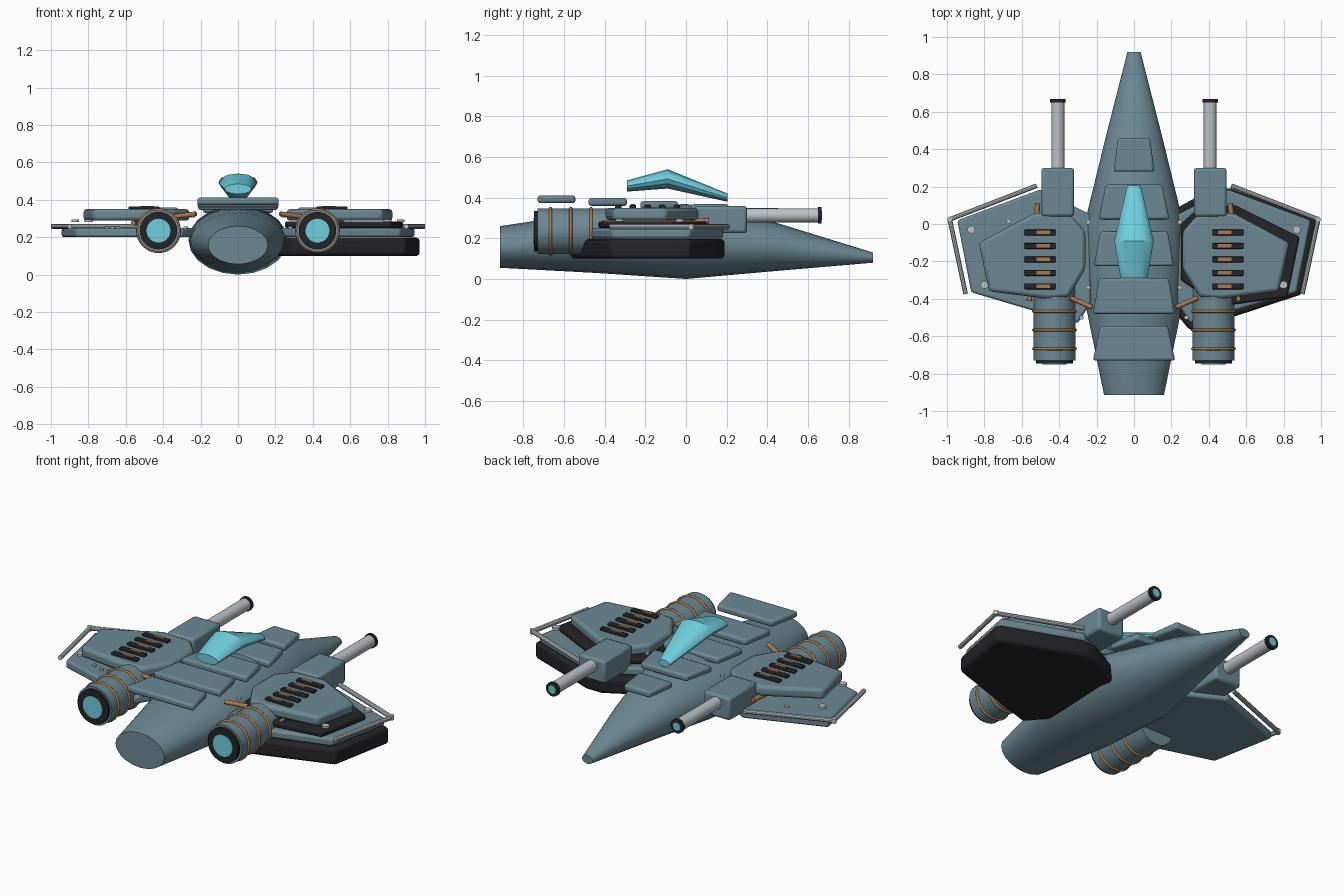
import bpy, bmesh, math
from mathutils import Vector

cube = bpy.data.objects.get("Cube")
if cube:
    bpy.data.objects.remove(cube, do_unlink=True)


def material(name, rgb):
    m = bpy.data.materials.new(name)
    m.use_nodes = True
    m.diffuse_color = (*rgb, 1)
    bsdf = next(n for n in m.node_tree.nodes if n.type == 'BSDF_PRINCIPLED')
    bsdf.inputs["Base Color"].default_value = (*rgb, 1)
    return m


TEAL = material("slate teal hull", (0.15, 0.25, 0.30))
DARK = material("near black", (0.018, 0.018, 0.022))
CYAN = material("cyan glow", (0.16, 0.62, 0.73))
STEEL = material("pale steel", (0.50, 0.54, 0.57))
COPPER = material("copper", (0.42, 0.19, 0.07))


def finish(bm, name, mat, bevel=0, angle=35):
    bmesh.ops.recalc_face_normals(bm, faces=bm.faces)
    me = bpy.data.meshes.new(name)
    bm.to_mesh(me)
    bm.free()
    ob = bpy.data.objects.new(name, me)
    bpy.context.collection.objects.link(ob)
    me.materials.append(mat)
    if bevel:
        mod = ob.modifiers.new("edge", 'BEVEL')
        mod.width, mod.segments, mod.limit_method = bevel, 2, 'ANGLE'
    bpy.ops.object.select_all(action='DESELECT')
    ob.select_set(True)
    bpy.context.view_layer.objects.active = ob
    bpy.ops.object.shade_smooth_by_angle(angle=math.radians(angle))
    return ob


def loft(name, sections, mat, n, angle=35):
    """Elliptical rings along y; section = (y, half width, bottom, top)."""
    bm = bmesh.new()
    rings = []
    for y, w, lo, hi in sections:
        rings.append([bm.verts.new((w * math.cos(t), y, (lo + hi) / 2 + (hi - lo) / 2 * math.sin(t)))
                      for t in (2 * math.pi * i / n for i in range(n))])
    for a, b in zip(rings, rings[1:]):
        for i in range(n):
            bm.faces.new((a[i], a[(i + 1) % n], b[(i + 1) % n], b[i]))
    bm.faces.new(rings[0])
    bm.faces.new(rings[-1])
    return finish(bm, name, mat, angle=angle)


def plate(name, outline, lo, hi, mat, bevel=0.012, side=1):
    """Flat slab from an outline in x and y."""
    bm = bmesh.new()
    face = bm.faces.new([bm.verts.new((x * side, y, lo)) for x, y in outline])
    ext = bmesh.ops.extrude_face_region(bm, geom=[face])
    for v in ext["geom"]:
        if isinstance(v, bmesh.types.BMVert):
            v.co.z = hi
    return finish(bm, name, mat, bevel)


def rect(x0, x1, y0, y1):
    return [(x0, y0), (x1, y0), (x1, y1), (x0, y1)]


def rod(name, p, q, r, mat, n=24):
    p, q = Vector(p), Vector(q)
    d = q - p
    bm = bmesh.new()
    bmesh.ops.create_cone(bm, cap_ends=True, segments=n, radius1=r, radius2=r, depth=d.length)
    rot = d.to_track_quat('Z', 'Y')
    for v in bm.verts:
        v.co = rot @ v.co + (p + q) / 2
    return finish(bm, name, mat)


def hoop(name, x, y, z, R, r, mat):
    """Thin ring around an axis along y."""
    bm = bmesh.new()
    n, k = 32, 8
    grid = []
    for i in range(n):
        a = 2 * math.pi * i / n
        row = []
        for j in range(k):
            b = 2 * math.pi * j / k
            s = R + r * math.cos(b)
            row.append(bm.verts.new((x + s * math.cos(a), y + r * math.sin(b), z + s * math.sin(a))))
        grid.append(row)
    for i in range(n):
        for j in range(k):
            a, b = grid[i], grid[(i + 1) % n]
            bm.faces.new((a[j], b[j], b[(j + 1) % k], a[(j + 1) % k]))
    return finish(bm, name, mat, angle=60)


# Fuselage and canopy
loft("fuselage", [(-0.915, 0.16, 0.055, 0.26), (-0.45, 0.255, 0.03, 0.33), (0.0, 0.265, 0.0, 0.37),
                  (0.45, 0.155, 0.04, 0.275), (0.92, 0.035, 0.08, 0.13)], TEAL, 20)
loft("canopy", [(-0.29, 0.072, 0.43, 0.485), (-0.09, 0.105, 0.445, 0.54),
                (0.205, 0.036, 0.38, 0.42)], CYAN, 12)

# Spine panels: (front y, rear y, front half width, rear half width, base z)
spine = [(0.46, 0.28, 0.085, 0.11, 0.312), (0.21, 0.025, 0.15, 0.19, 0.33),
         (-0.04, -0.225, 0.18, 0.215, 0.345), (-0.29, -0.48, 0.185, 0.22, 0.36),
         (-0.545, -0.73, 0.18, 0.22, 0.373)]
for i, (y1, y0, w1, w0, z) in enumerate(spine):
    plate(f"spine_panel_{i + 1}", [(-w0, y0), (w0, y0), (w1, y1), (-w1, y1)], z, z + 0.038, TEAL)

WING = [(0.23, 0.05), (0.5, 0.185), (0.945, 0.02), (0.87, -0.365), (0.5, -0.475), (0.3, -0.53), (0.23, -0.42)]
ARMOUR = [(0.26, -0.04), (0.34, 0.05), (0.53, 0.06), (0.83, -0.1),
          (0.775, -0.36), (0.46, -0.4), (0.35, -0.39), (0.26, -0.24)]
RAIL = [(0.52, 0.205, 0.257), (0.985, 0.025, 0.257), (0.9, -0.375, 0.257)]

for side, tag in ((1, "left"), (-1, "right")):
    # Wing, armour, vents
    plate(f"wing_{tag}", WING, 0.2, 0.248, TEAL, 0.012, side)
    plate(f"wing_armour_{tag}", ARMOUR, 0.288, 0.35, TEAL, 0.018, side)
    for i in range(5):
        y = -0.045 - 0.072 * i
        plate(f"vent_{tag}_{i + 1}", rect(0.42, 0.585, y - 0.016, y + 0.016), 0.34, 0.364, DARK, 0.004, side)
        plate(f"vent_core_{tag}_{i + 1}", rect(0.45, 0.52, y - 0.009, y + 0.009), 0.355, 0.368, COPPER, 0, side)

    # Wing edge rail with rounded corner
    pts = [(x * side, y, z) for x, y, z in RAIL]
    for i in range(2):
        rod(f"edge_rail_{tag}_{i + 1}", pts[i], pts[i + 1], 0.013, STEEL, 10)
    rod(f"rail_corner_{tag}", (pts[1][0], pts[1][1], 0.244), (pts[1][0], pts[1][1], 0.27), 0.014, STEEL, 12)

    # Rivets
    for i, (x, y, z, r) in enumerate([(0.87, -0.03, 0.287, 0.021), (0.8, -0.325, 0.287, 0.021),
                                      (0.67, 0.015, 0.25, 0.012), (0.7, -0.34, 0.25, 0.01),
                                      (0.64, -0.36, 0.25, 0.01), (0.245, 0.01, 0.32, 0.012),
                                      (0.245, -0.34, 0.31, 0.012), (0.28, -0.5, 0.25, 0.012)]):
        rod(f"rivet_{tag}_{i + 1}", (x * side, y, z - 0.006), (x * side, y, z + 0.008), r, STEEL, 12)

    # Copper pipes
    rod(f"pipe_{tag}", (0.56 * side, -0.41, 0.275), (0.515 * side, 0.11, 0.285), 0.014, COPPER, 12)
    rod(f"engine_strut_{tag}", (0.34 * side, -0.395, 0.31), (0.225 * side, -0.445, 0.325), 0.013, COPPER, 12)

    # Engine with bands and glowing nozzle
    ex, ez = 0.425 * side, 0.235
    rod(f"engine_{tag}", (ex, -0.73, ez), (ex, -0.32, ez), 0.112, TEAL, 32)
    rod(f"nozzle_{tag}", (ex, -0.747, ez), (ex, -0.725, ez), 0.1, DARK, 32)
    rod(f"nozzle_glow_{tag}", (ex, -0.75, ez), (ex, -0.735, ez), 0.064, CYAN, 24)
    for i in range(3):
        hoop(f"engine_band_{tag}_{i + 1}", ex, -0.467 - 0.1 * i, ez, 0.112, 0.008, COPPER)

    # Cannon
    bx, bz = 0.407 * side, 0.313
    plate(f"cannon_housing_{tag}", rect(0.32, 0.495, 0.04, 0.3), 0.225, 0.36, TEAL, 0.015, side)
    rod(f"cannon_barrel_{tag}", (bx, 0.28, bz), (bx, 0.655, bz), 0.035, STEEL)
    rod(f"cannon_muzzle_{tag}", (bx, 0.65, bz), (bx, 0.667, bz), 0.041, DARK)
    rod(f"muzzle_glow_{tag}", (bx, 0.66, bz), (bx, 0.669, bz), 0.024, CYAN, 16)

# Dark slabs under and over the left wing only
plate("wing_underside_slab", [(0.2, 0.07), (0.42, 0.19), (0.52, 0.19), (0.975, 0.02),
                              (0.9, -0.375), (0.52, -0.5), (0.3, -0.57), (0.2, -0.45)], 0.1, 0.197, DARK, 0.018)
plate("wing_gap_slab", [(0.25, 0.0), (0.34, 0.08), (0.54, 0.1), (0.885, -0.07),
                        (0.82, -0.39), (0.46, -0.44), (0.25, -0.3)], 0.25, 0.284, DARK, 0.01)
